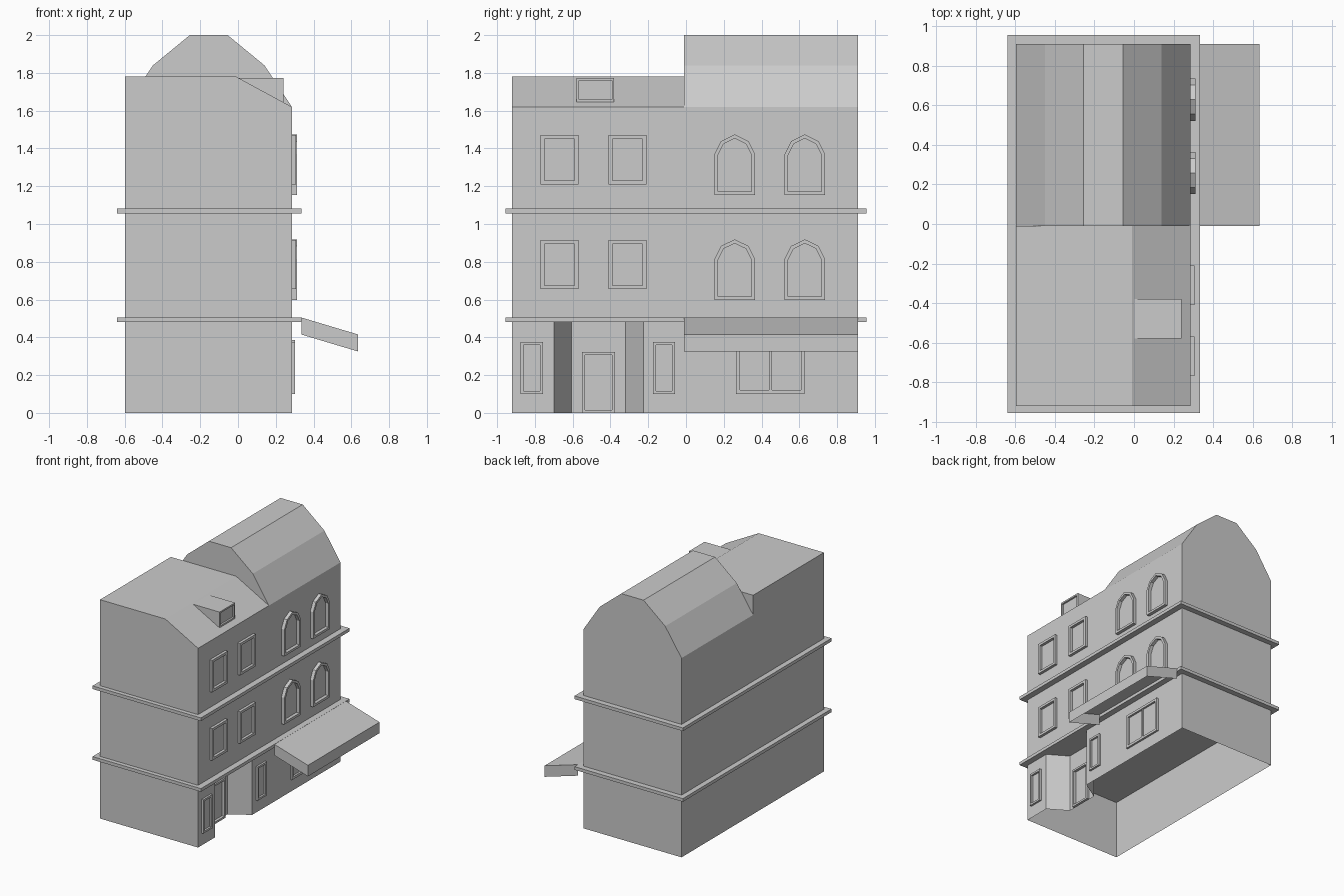
import bpy
from mathutils import Vector

if "Cube" in bpy.data.objects:
    bpy.data.objects.remove(bpy.data.objects["Cube"])

FRONT = 0.285          # street-side wall plane (+x)
BACK = -0.597
Y0, YM, Y1 = -0.92, -0.01, 0.91


def mesh(name, verts, faces):
    me = bpy.data.meshes.new(name)
    me.from_pydata(verts, [], faces)
    me.update()
    ob = bpy.data.objects.new(name, me)
    bpy.context.collection.objects.link(ob)
    return ob


def box(name, x0, x1, y0, y1, z0, z1):
    return prism(name, [(x0, z0), (x0, z1), (x1, z1), (x1, z0)], y0, y1)


def prism(name, prof, y0, y1):
    """Extrude a clockwise (x, z) profile along y."""
    n = len(prof)
    verts = [(x, y, z) for y in (y0, y1) for x, z in prof]
    faces = [tuple(reversed(range(n))), tuple(range(n, 2 * n))]
    faces += [(i, (i + 1) % n, n + (i + 1) % n, n + i) for i in range(n)]
    return mesh(name, verts, faces)


def inset(pts, t):
    """Mitred inward offset of a counter-clockwise loop."""
    out, n = [], len(pts)
    for i in range(n):
        p, a, b = (Vector(pts[j % n]) for j in (i, i - 1, i + 1))
        d0, d1 = (p - a).normalized(), (b - p).normalized()
        n0, n1 = Vector((-d0.y, d0.x)), Vector((-d1.y, d1.x))
        out.append(p + (n0 + n1) * (t / (1 + n0.dot(n1))))
    return out


def frame(name, pts, x, depth, t=0.016):
    """Raised border following a (y, z) outline on a wall at x."""
    n = len(pts)
    inner = inset(pts, t)
    rings = [(x, pts), (x + depth, pts), (x + depth, inner), (x, inner)]
    verts = [(rx, p[0], p[1]) for rx, loop in rings for p in loop]
    faces = []
    for r in range(3):
        for i in range(n):
            j = (i + 1) % n
            faces.append((r * n + i, r * n + j, (r + 1) * n + j, (r + 1) * n + i))
    return mesh(name, verts, faces)


def rect(y0, y1, z0, z1):
    return [(y0, z0), (y1, z0), (y1, z1), (y0, z1)]


# upper storeys: sloped-front house and mansard-roofed house
prism("left_house_upper",
      [(BACK, 0.49), (BACK, 1.78), (-0.01, 1.78), (FRONT, 1.62), (FRONT, 0.49)], Y0, YM)
prism("right_house_upper",
      [(BACK, 0.49), (BACK, 1.62), (-0.45, 1.84), (-0.255, 2.0), (-0.055, 2.0),
       (0.14, 1.84), (FRONT, 1.62), (FRONT, 0.49)], YM, Y1)

# ground floor walls, open below, with the splayed entrance alcove
DOOR_X = 0.13
plan = [(BACK, Y0), (FRONT, Y0), (FRONT, -0.70), (DOOR_X, -0.605),
        (DOOR_X, -0.32), (FRONT, -0.225), (FRONT, Y1), (BACK, Y1)]
n = len(plan)
mesh("ground_floor_walls", [(x, y, z) for z in (0, 0.485) for x, y in plan],
     [(i, (i + 1) % n, n + (i + 1) % n, n + i) for i in range(n)])

# ledges around the building
for label, z in (("lower", 0.48), ("upper", 1.055)):
    box(label + "_ledge", -0.64, 0.335, -0.955, 0.955, z, z + 0.026)

# windows of the two upper storeys
for floor, dz in (("first", 0.0), ("second", 0.555)):
    for k, y in enumerate((-0.77, -0.41)):
        frame(f"{floor}_floor_square_window_{k}",
              rect(y, y + 0.2, 0.655 + dz, 0.915 + dz), FRONT, 0.022, 0.02)
    for k, c in enumerate((0.258, 0.629)):
        half = [(0.107, 0.598), (0.107, 0.815), (0.073, 0.883), (0, 0.919)]
        arch = [(c + y, z + dz) for y, z in half]
        arch += [(c - y, z + dz) for y, z in reversed(half[:3])]
        frame(f"{floor}_floor_arched_window_{k}", arch, FRONT, 0.027, 0.019)

# ground floor windows, door and shop window
for k, y in enumerate((-0.875, -0.175)):
    frame(f"ground_floor_window_{k}", rect(y, y + 0.117, 0.10, 0.375), FRONT, 0.016)
frame("door_frame", rect(-0.55, -0.375, 0.0, 0.323), DOOR_X, 0.022)
frame("shop_window_frame", rect(0.265, 0.628, 0.10, 0.385), FRONT, 0.016, 0.02)
box("shop_window_mullion", FRONT, FRONT + 0.01, 0.439, 0.455, 0.12, 0.365)

# awning: hollow sheet with top, front lip and side lips
side = [(0.335, 0.505), (0.636, 0.415), (0.636, 0.325), (0.335, 0.415)]
mesh("awning", [(x, y, z) for y in (YM, Y1) for x, z in side],
     [(0, 1, 5, 4), (1, 2, 6, 5), (3, 2, 1, 0), (4, 5, 6, 7)])

# roof dormer with its window frame
prism("dormer", [(0.0, 1.773), (0.225, 1.773), (0.225, 1.64)], -0.58, -0.38)
frame("dormer_window_frame", rect(-0.58, -0.38, 1.645, 1.773), 0.22, 0.02, 0.013)
